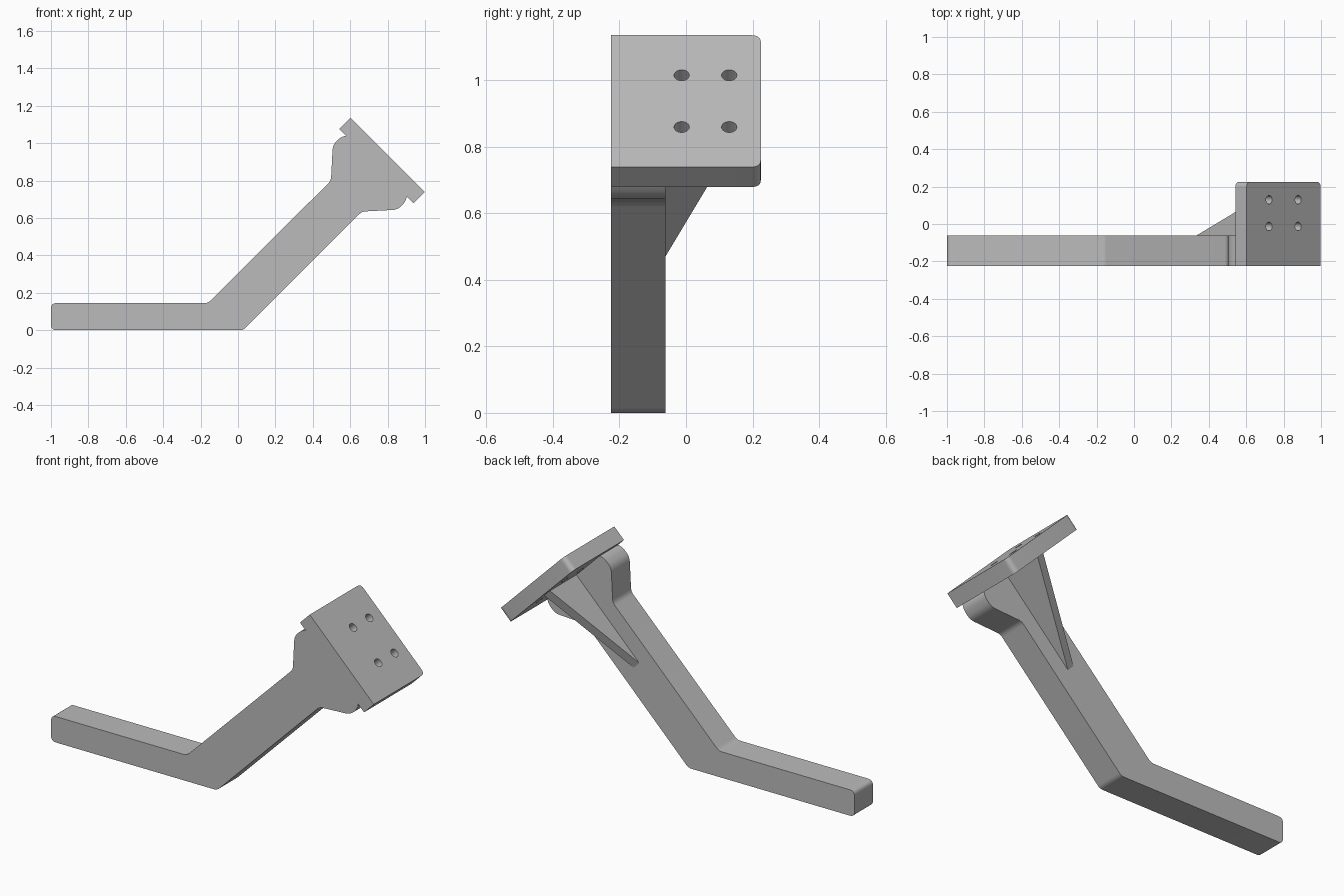
import bpy, bmesh, math
from mathutils import Vector, Matrix

if "Cube" in bpy.data.objects:
    bpy.data.objects.remove(bpy.data.objects["Cube"])

grey = bpy.data.materials.new("light_grey")
grey.use_nodes = True
colour = (0.5, 0.5, 0.5, 1)
grey.diffuse_color = colour
grey.node_tree.nodes["Principled BSDF"].inputs["Base Color"].default_value = colour

# Tilted frame of the mounting plate: U along the arm, V across it
CENTRE = Vector((0.8, 0, 0.9375))
U = Vector((1, 0, 1)).normalized()
V = Vector((-1, 0, 1)).normalized()
Y = Vector((0, 1, 0))
FRONT, ARM_BACK, PLATE_BACK = -0.225, -0.062, 0.225
THICK, HALF = 0.085, 0.2805


def tilted(u, v, y):
    return CENTRE + U * u + V * v + Y * y


def fillet(corners, steps=6):
    """Round each (point, radius) corner of a closed outline."""
    out = []
    for i, (p, r) in enumerate(corners):
        if r == 0:
            out.append(p)
            continue
        a = p + (corners[i - 1][0] - p).normalized() * r
        b = p + (corners[(i + 1) % len(corners)][0] - p).normalized() * r
        for k in range(steps + 1):
            t = k / steps
            out.append(a * (1 - t) ** 2 + p * 2 * t * (1 - t) + b * t * t)
    return out


def extrude(name, outline, direction):
    bm = bmesh.new()
    face = bm.faces.new([bm.verts.new(p) for p in outline])
    new = bmesh.ops.extrude_face_region(bm, geom=[face])["geom"]
    bmesh.ops.translate(bm, vec=direction,
                        verts=[g for g in new if isinstance(g, bmesh.types.BMVert)])
    bmesh.ops.recalc_face_normals(bm, faces=bm.faces)
    return finish(name, bm)


def finish(name, bm):
    mesh = bpy.data.meshes.new(name)
    bm.to_mesh(mesh)
    bm.free()
    mesh.materials.append(grey)
    obj = bpy.data.objects.new(name, mesh)
    bpy.context.collection.objects.link(obj)
    return obj


def activate(obj):
    bpy.ops.object.select_all(action="DESELECT")
    obj.select_set(True)
    bpy.context.view_layer.objects.active = obj


# Bent arm with flared head; the head is mirrored about the arm's axis
upper = [(0.497, 0.80, 0.02), (0.507, 0.993, 0.03), (0.553, 1.035, 0.02), (0.58, 1.04, 0)]
shift = CENTRE.z - CENTRE.x
lower = [(z - shift, x + shift, r) for x, z, r in reversed(upper)]
profile = [(-1, 0, 0.03), (-1, 0.145, 0.03), (-0.16, 0.145, 0.02)] + upper + lower + [(0.028, 0, 0.02)]
corners = [(Vector((x, FRONT, z)), r) for x, z, r in profile]
arm = extrude("bent_arm", fillet(corners), Y * (ARM_BACK - FRONT))

# Mounting plate, rounded on its back corners
corners = [(tilted(-THICK, -HALF, FRONT), 0), (tilted(-THICK, -HALF, PLATE_BACK), 0.03),
           (tilted(-THICK, HALF, PLATE_BACK), 0.03), (tilted(-THICK, HALF, FRONT), 0)]
plate = extrude("mounting_plate", fillet(corners), U * THICK)

# Four screw holes through the plate
bm = bmesh.new()
turn = U.to_track_quat("Z", "Y").to_matrix().to_4x4()
for y in (-0.013, 0.13):
    for v in (-0.11, 0.11):
        bmesh.ops.create_cone(bm, cap_ends=True, segments=24, radius1=0.023, radius2=0.023,
                              depth=THICK * 2,
                              matrix=Matrix.Translation(tilted(-THICK / 2, v, y)) @ turn)
cutter = finish("hole_cutter", bm)
cutter.hide_render = True
cut = plate.modifiers.new("holes", "BOOLEAN")
cut.operation, cut.solver, cut.object = "DIFFERENCE", "EXACT", cutter
activate(plate)
bpy.ops.object.modifier_apply(modifier=cut.name)
bpy.data.objects.remove(cutter)

# Thin triangular rib bracing the plate from the back of the arm
RIB = 0.05
rib = extrude("support_rib", [tilted(u, -RIB / 2, y) for u, y in
              ((-0.636, ARM_BACK), (-THICK, ARM_BACK), (-THICK, 0.172))], V * RIB)

for obj in (arm, plate, rib):
    activate(obj)
    bpy.ops.object.shade_smooth_by_angle(angle=math.radians(30))
